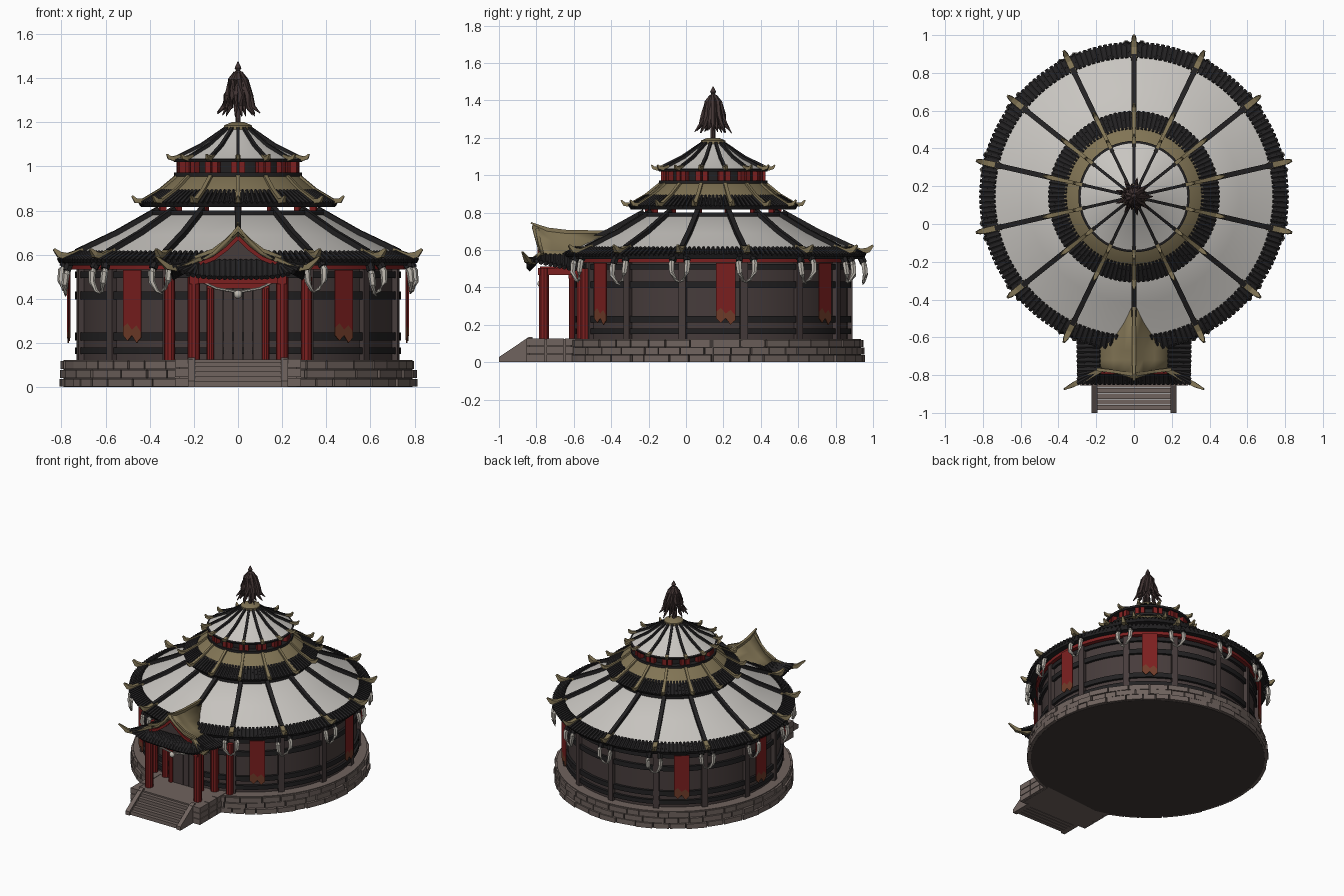
import bpy, bmesh, math, random
from mathutils import Vector, Matrix

random.seed(4)
if "Cube" in bpy.data.objects:
    bpy.data.objects.remove(bpy.data.objects["Cube"])

CY = 0.145          # centre of the round hall
N = 14              # ribs
TAU = math.tau
RIBS = [math.pi / 2 + TAU * i / N for i in range(N)]


def material(name, *rgb):
    m = bpy.data.materials.new(name)
    m.use_nodes = True
    m.diffuse_color = (*rgb, 1)
    m.node_tree.nodes["Principled BSDF"].inputs["Base Color"].default_value = (*rgb, 1)
    return m


CANVAS = material("pale canvas", .58, .56, .53)
TAN = material("tan wood", .22, .175, .09)
BLACK = material("black tile", .016, .015, .016)
RED = material("red lacquer", .2, .014, .014)
WALL = material("dark brown planks", .062, .045, .044)
STONE = material("grey brown stone", .16, .125, .112)
MORTAR = material("dark mortar", .05, .04, .037)
IVORY = material("ivory", .5, .47, .42)
HAIR = material("brown hair", .055, .035, .034)
RUST = material("rust cloth", .16, .045, .022)


def P(r, a, z):
    return Vector((r * math.cos(a), CY + r * math.sin(a), z))


def finish(name, bm, *mats, smooth=True):
    bmesh.ops.recalc_face_normals(bm, faces=bm.faces)
    me = bpy.data.meshes.new(name)
    bm.to_mesh(me)
    bm.free()
    for m in mats:
        me.materials.append(m)
    if smooth:
        me.polygons.foreach_set("use_smooth", [True] * len(me.polygons))
        me.set_sharp_from_angle(angle=math.radians(35))
    ob = bpy.data.objects.new(name, me)
    bpy.context.collection.objects.link(ob)
    return ob


def bridge(bm, rings, wrap=True):
    for a, b in zip(rings, rings[1:]):
        n = len(a)
        for i in range(n if wrap else n - 1):
            j = (i + 1) % n
            bm.faces.new((a[i], a[j], b[j], b[i]))


def tube(bm, pts, radii, sides=6):
    pts = [Vector(p) for p in pts]
    if not isinstance(radii, (list, tuple)):
        radii = [radii] * len(pts)
    rings = []
    for i, p in enumerate(pts):
        t = (pts[min(i + 1, len(pts) - 1)] - pts[max(i - 1, 0)]).normalized()
        side = t.cross(Vector((0, 0, 1)) if abs(t.z) < .95 else Vector((1, 0, 0))).normalized()
        up = side.cross(t)
        angles = [TAU * (k + .5) / sides for k in range(sides)]
        rings.append([bm.verts.new(p + radii[i] * (side * math.cos(a) + up * math.sin(a))) for a in angles])
    bridge(bm, rings)
    bm.faces.new(rings[0])
    bm.faces.new(rings[-1])


def box(bm, loc, size, rot=0):
    m = Matrix.Translation(loc) @ Matrix.Rotation(rot, 4, "Z") @ Matrix.Diagonal((*size, 1))
    bmesh.ops.create_cube(bm, size=1, matrix=m)


def lathe(name, profile, mat, seg=56):
    bm = bmesh.new()
    rings = [[bm.verts.new(P(r, math.pi / 2 + TAU * i / seg, z)) for i in range(seg)] for r, z in profile]
    bridge(bm, rings)
    bm.faces.new(rings[0])
    bm.faces.new(rings[-1])
    return finish(name, bm, mat)


def band(name, r, z0, z1, mat, depth=.03):
    lathe(name, [(r - depth, z0), (r, z0), (r, z1), (r - depth, z1)], mat)


# Stone base with blocks over a mortar core
lathe("base_core", [(.79, 0), (.79, .118), (.7, .124)], MORTAR)
band("base_top", .79, .112, .124, STONE, .09)
bm = bmesh.new()
for k in range(3):
    a = 0
    while a < TAU - .03:
        w = min(random.uniform(.09, .19), TAU - a)
        box(bm, P(.785 + random.uniform(-.006, .006) - k * .004, a + w / 2, .02 + k * .04),
            (.045, w * .79 - .005, .036), a + w / 2)
        a += w
    for s in (-1, 1):
        for j in range(3):
            box(bm, (s * .265, -.8 + j * .1, .022 + k * .043), (.04, .094, .039))
        box(bm, (s * .245, -.84, .022 + k * .043), (.08, .03, .039))
finish("base_stones", bm, STONE, smooth=False)

bm = bmesh.new()
box(bm, (0, -.7, .0625), (.53, .28, .125))
finish("porch_floor", bm, STONE, smooth=False)

# Front stairs
bm = bmesh.new()
for i in range(5):
    h = .115 - i * .022
    box(bm, (0, -.852 - i * .03, h / 2), (.4, .027, h))
for s in (-1, 1):
    rings = [[bm.verts.new((s * .21 + dx, y, z)) for y, z in ((-.82, 0), (-1, 0), (-1, .028), (-.84, .135), (-.82, .135))]
             for dx in (-.016, .016)]
    bridge(bm, rings)
    for r in rings:
        bm.faces.new(r)
finish("stairs", bm, STONE, smooth=False)

# Round wall with posts, bands and red rail
lathe("wall", [(.72, .11), (.72, .57)], WALL)
for i, (z, h) in enumerate([(.165, .03), (.23, .035), (.415, .035), (.51, .03)]):
    band(f"wall_band_{i}", .738, z - h / 2, z + h / 2, BLACK)
band("red_rail", .757, .532, .56, RED, .05)
bm = bmesh.new()
for a in RIBS:
    box(bm, P(.728, a, .335), (.035, .04, .43), a)
finish("wall_posts", bm, WALL, smooth=False)


# Roof tiers
def tiles(name, r0, z0, r1, z1, count, rad):
    bm = bmesh.new()
    for i in range(count):
        a = TAU * i / count
        tube(bm, [P(r0, a, z0), P(r1, a, z1)], [rad * .8, rad])
    finish(name, bm, BLACK)


def ribs(name, path, w, mat):
    bm = bmesh.new()
    for a in RIBS:
        tube(bm, [P(r, a, z) for r, z in path], w, 4)
    finish(name, bm, mat, smooth=False)


lathe("lower_roof", [(.36, .79), (.38, .79), (.56, .69), (.75, .602)], CANVAS)
lathe("lower_eave", [(.7, .56), (.8, .552), (.81, .575), (.74, .607), (.7, .6)], BLACK)
tiles("lower_tiles", .735, .612, .815, .572, N * 13, .012)
ribs("lower_ribs", [(.37, .805), (.56, .7), (.75, .612)], .019, BLACK)
ribs("lower_horns", [(.72, .615), (.79, .592), (.83, .6), (.855, .625)], [.022, .022, .02, .008], TAN)
band("lower_collar", .4, .775, .8, BLACK, .1)

lathe("middle_roof", [(.25, .962), (.28, .955), (.37, .882)], TAN)
lathe("middle_eave", [(.2, .82), (.44, .817), (.45, .832), (.36, .885), (.3, .88)], BLACK)
tiles("middle_tiles", .355, .89, .45, .832, N * 8, .011)
ribs("middle_ribs", [(.27, .965), (.36, .892), (.44, .842), (.475, .845), (.492, .866)], [.013, .013, .017, .015, .006], TAN)

lathe("upper_drum", [(.25, .95), (.25, 1.04)], BLACK)
band("upper_rail", .29, .955, .972, BLACK, .06)
bm = bmesh.new()
for a in RIBS:
    for da in (-.07, .07):
        box(bm, P(.265, a + da, .995), (.03, .028, .07), a)
    box(bm, P(.35, a, .805), (.03, .03, .05), a)
finish("drum_posts", bm, RED, smooth=False)
lathe("upper_roof", [(.04, 1.18), (.06, 1.168), (.17, 1.09), (.29, 1.032)], CANVAS)
lathe("upper_eave", [(.2, 1.025), (.29, 1.02), (.295, 1.032), (.2, 1.06)], BLACK)
ribs("upper_ribs", [(.05, 1.178), (.17, 1.097), (.28, 1.043)], .011, BLACK)
ribs("upper_horns", [(.265, 1.045), (.3, 1.035), (.32, 1.04), (.33, 1.055)], [.014, .015, .012, .005], TAN)
lathe("roof_cap", [(.05, 1.16), (.066, 1.168), (.066, 1.185), (.03, 1.2)], TAN, 14)

# Finial with hanging hair
lathe("finial_pole", [(.013, 1.18), (.013, 1.4), (.022, 1.42), (.01, 1.435), (.016, 1.445), (.002, 1.475)], HAIR, 10)
bm = bmesh.new()
for i in range(18):
    a = TAU * i / 18
    d = random.uniform(-.012, .012)
    s = .7 if i % 2 else 1
    tube(bm, [P(.012, a, 1.425), P(.035 * s, a, 1.39), P(.055 * s, a, 1.32), P(.068 * s, a, 1.27), P(.1 * s, a, 1.235 + d)],
         [.009, .014, .015, .012, .002], 5)
finish("finial_hair", bm, HAIR)

# Tusks below the eaves, two beside each rib
bm = bmesh.new()
cords = bmesh.new()
for a in RIBS:
    if abs(a - math.pi * 1.5) < .1:
        continue
    for s in (-1, 1):
        z = random.uniform(-.012, .012)
        path = [(.79, .035, .56), (.81, .045, .52), (.815, .04, .475), (.805, .015, .435), (.8, -.015, .42)]
        tube(bm, [P(r, a + s * (t + .01), h + z) for r, t, h in path], [.013, .017, .015, .009, .002])
        tube(cords, [P(.79, a + s * .045, .565), P(.805, a + s * .05, .535 + z)], .02)
finish("tusks", bm, IVORY)
finish("tusk_cords", cords, BLACK)

# Hanging banners with ragged rust hems
for i, deg in enumerate((5, 51, 129, 175, -51.5, -128.5)):
    a = math.radians(deg)
    t = Vector((-math.sin(a), math.cos(a), 0))
    bm = bmesh.new()
    hems = [.235, .21, .235, .2, .225]
    rows = [[bm.verts.new(P(.772, a, z) + t * (u - 2) * .026) for u, z in enumerate(zs)]
            for zs in ([.53] * 5, [.27, .29, .26, .28, .25], hems)]
    bridge(bm, rows, wrap=False)
    for f in bm.faces:
        f.material_index = int(f.calc_center_median().z < .29)
    ob = finish(f"banner_{i}", bm, RED, RUST, smooth=False)
    ob.modifiers.new("thickness", "SOLIDIFY").thickness = .006

# Porch pillars, beams and doorway
bm = bmesh.new()
for s in (-1, 1):
    for x, y, w in ((.2, -.76, .05), (.2, -.56, .05), (.125, -.61, .03), (.31, -.54, .045)):
        tube(bm, [(s * x, y, .12), (s * x, y, .5)], w * .56, 10)
    box(bm, (s * .2, -.65, .485), (.04, .28, .035))
box(bm, (0, -.76, .485), (.44, .035, .03))
box(bm, (0, -.61, .462), (.28, .035, .03))
box(bm, (0, -.64, .505), (.42, .28, .015))
finish("porch_frame", bm, RED)
bm = bmesh.new()
for i in range(5):
    box(bm, ((i - 2) * .045, -.6, .29), (.042, .02, .34))
finish("door", bm, WALL, smooth=False)
bm = bmesh.new()
tube(bm, [(x, -.77, .43 + 1.8 * x * x) for x in (-.17, -.1, 0, .1, .17)], .006)
bmesh.ops.create_icosphere(bm, subdivisions=2, radius=.02, matrix=Matrix.Translation((0, -.775, .42)))
finish("door_garland", bm, IVORY)


# Porch skirt tiles fanning out from an inner rectangle
def skirt(x, y):
    top = Vector((max(-.18, min(.18, x)), max(-.775, y), .575))
    low = Vector((x, y, .495 + .05 * (abs(x) / .3) ** 4 * max(0, (-y - .6) / .23)))
    return top, low


edge = [(-.3, -.5 - .025 * i) for i in range(14)] + [(-.3 + .024 * i, -.845) for i in range(26)]
edge += [(.3, -.825 + .025 * i) for i in range(14)]
bm = bmesh.new()
rows = [[bm.verts.new(p) for p in (skirt(x, y)[k] for x, y in edge)] for k in (0, 1)]
bridge(bm, rows, wrap=False)
for x, y in edge:
    top, low = skirt(x, y)
    tube(bm, [top, top.lerp(low, .5) - Vector((0, 0, .008)), low], [.009, .011, .013])
finish("porch_tiles", bm, BLACK)

# Porch gable roof with an upswept front
slope = [(0, .69), (.05, .64), (.11, .595), (.195, .562)]
bm = bmesh.new()
rows = []
for k, (x, z) in enumerate([(-x, z) for x, z in slope[:0:-1]] + slope):
    f = 1 - abs(x) / .195
    rows.append([bm.verts.new((x, y, z + lift * f)) for y, lift in
                 ((-.765 - .055 * f, .045), (-.72, .015), (-.67, .004), (-.62 + .2 * f, 0))])
bridge(bm, rows, wrap=False)
finish("porch_gable", bm, TAN).modifiers.new("thickness", "SOLIDIFY").thickness = .015
bm = bmesh.new()
tube(bm, [(0, -.83, .745), (0, -.74, .71), (0, -.64, .698), (0, -.42, .695)], [.006, .014, .014, .012], 4)
for s in (-1, 1):
    tube(bm, [(s * .17, -.77, .58), (s * .26, -.82, .535), (s * .32, -.85, .545), (s * .37, -.875, .59)],
         [.018, .02, .018, .006], 4)
    tube(bm, [(s * x, -.77 - .2 * (.195 - x) ** 1.2, z + .025) for x, z in slope], .012, 4)
finish("porch_horns", bm, TAN, smooth=False)
bm = bmesh.new()
for s in (-1, 1):
    tube(bm, [(s * x, -.785, z - .012) for x, z in slope], .013, 4)
finish("gable_boards", bm, RED, smooth=False)
bm = bmesh.new()
bm.faces.new([bm.verts.new(p) for p in ((-.18, -.765, .55), (.18, -.765, .55), (.05, -.765, .63), (0, -.765, .685), (-.05, -.765, .63))])
finish("gable_infill", bm, WALL, smooth=False)
